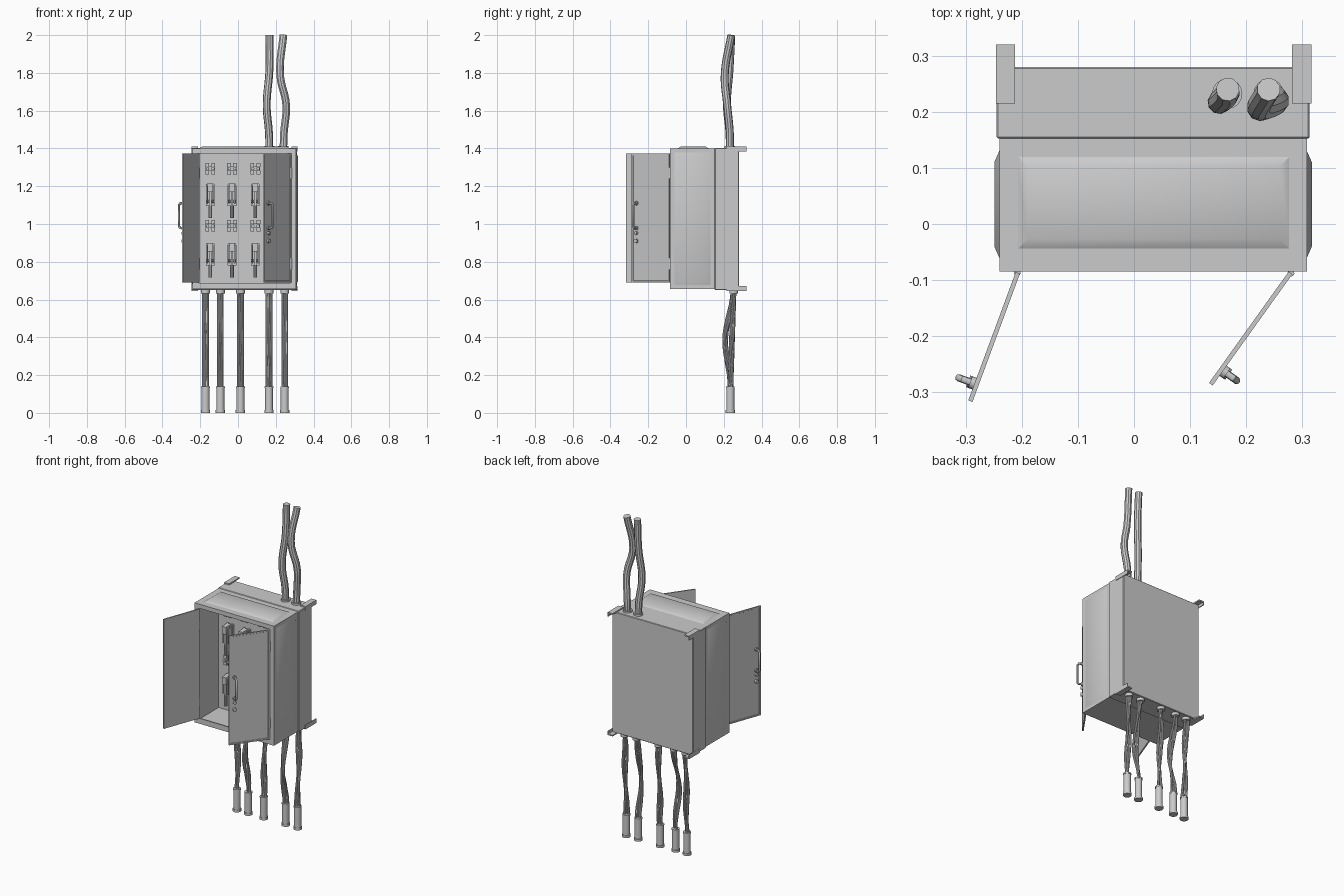
import bpy, bmesh, math
from mathutils import Matrix, Vector

if "Cube" in bpy.data.objects:
    bpy.data.objects.remove(bpy.data.objects["Cube"])


def box(bm, x0, x1, y0, y1, z0, z1):
    m = Matrix.Translation(((x0 + x1) / 2, (y0 + y1) / 2, (z0 + z1) / 2))
    bmesh.ops.create_cube(bm, size=1, matrix=m @ Matrix.Diagonal((x1 - x0, y1 - y0, z1 - z0, 1)))


def cyl(bm, c, r, h, axis='Z', n=16):
    rot = {'Z': Matrix(), 'Y': Matrix.Rotation(math.pi / 2, 4, 'X'),
           'X': Matrix.Rotation(math.pi / 2, 4, 'Y')}[axis]
    bmesh.ops.create_cone(bm, cap_ends=True, segments=n, radius1=r, radius2=r, depth=h,
                          matrix=Matrix.Translation(c) @ rot)


def frustum(bm, origin, u, v, n, a, b, h, inset):
    # shallow embossed panel: rectangle a x b on plane u,v, rising h along n
    o, u, v, n = map(Vector, (origin, u, v, n))
    ring = []
    for k, d in ((0, -0.002), (inset, h)):
        ring.append([bm.verts.new(o + u * s * (a / 2 - k) + v * t * (b / 2 - k) + n * d)
                     for s, t in ((-1, -1), (1, -1), (1, 1), (-1, 1))])
    bm.faces.new(ring[1])
    bm.faces.new(ring[0][::-1])
    for i in range(4):
        j = (i + 1) % 4
        bm.faces.new((ring[0][i], ring[0][j], ring[1][j], ring[1][i]))


def smooth(ob):
    bpy.ops.object.select_all(action='DESELECT')
    ob.select_set(True)
    bpy.context.view_layer.objects.active = ob
    bpy.ops.object.shade_smooth_by_angle(angle=math.radians(35))


def finish(name, bm, mat=None):
    bmesh.ops.recalc_face_normals(bm, faces=bm.faces)
    me = bpy.data.meshes.new(name)
    bm.to_mesh(me)
    bm.free()
    ob = bpy.data.objects.new(name, me)
    bpy.context.collection.objects.link(ob)
    if mat:
        me.transform(mat)
        if mat.determinant() < 0:
            me.flip_normals()
    smooth(ob)
    return ob


def tube(name, paths, r, kind='BEZIER', mat=None, res=3):
    cu = bpy.data.curves.new(name, 'CURVE')
    cu.dimensions = '3D'
    cu.bevel_depth, cu.bevel_resolution, cu.use_fill_caps, cu.resolution_u = r, res, True, 6
    for pts in paths:
        s = cu.splines.new(kind)
        if kind == 'BEZIER':
            s.bezier_points.add(len(pts) - 1)
            for bp, p in zip(s.bezier_points, pts):
                bp.co = p
                bp.handle_left_type = bp.handle_right_type = 'AUTO'
        else:
            s.points.add(len(pts) - 1)
            for q, p in zip(s.points, pts):
                q.co = (*p, 1)
    ob = bpy.data.objects.new(name, cu)
    bpy.context.collection.objects.link(ob)
    bpy.ops.object.select_all(action='DESELECT')
    ob.select_set(True)
    bpy.context.view_layer.objects.active = ob
    bpy.ops.object.convert(target='MESH')
    ob = bpy.context.view_layer.objects.active
    if mat:
        ob.data.transform(mat)
        if mat.determinant() < 0:
            ob.data.flip_normals()
    smooth(ob)
    return ob


# rear housing
bm = bmesh.new()
box(bm, -0.245, 0.313, 0.152, 0.28, 0.65, 1.403)
bmesh.ops.bevel(bm, geom=bm.edges[:], offset=0.003, segments=1, affect='EDGES')
finish("rear_housing", bm)

# front cabinet shell with door frame, open to the front
X0, X1, Y0, Y1, Z0, Z1 = -0.24, 0.308, -0.085, 0.153, 0.655, 1.4
O0, O1, P0, P1, T = -0.207, 0.277, 0.688, 1.374, 0.008
bm = bmesh.new()
box(bm, X0, X0 + T, Y0, Y1, Z0, Z1)
box(bm, X1 - T, X1, Y0, Y1, Z0, Z1)
box(bm, X0 + T, X1 - T, Y0, Y1, Z0, Z0 + T)
box(bm, X0 + T, X1 - T, Y0, Y1, Z1 - T, Z1)
box(bm, X0 + T, X1 - T, 0.14, Y1, Z0 + T, Z1 - T)
box(bm, X0 + T, O0, Y0, Y0 + T, Z0 + T, Z1 - T)
box(bm, O1, X1 - T, Y0, Y0 + T, Z0 + T, Z1 - T)
box(bm, O0, O1, Y0, Y0 + T, Z0 + T, P0)
box(bm, O0, O1, Y0, Y0 + T, P1, Z1 - T)
finish("cabinet_shell", bm)

# embossed panels on the top and both sides
bm = bmesh.new()
frustum(bm, (0.035, 0.038, Z1), (1, 0, 0), (0, 1, 0), (0, 0, 1), 0.49, 0.17, 0.01, 0.02)
zc = (Z0 + Z1) / 2
frustum(bm, (X1, 0.035, zc), (0, 1, 0), (0, 0, 1), (1, 0, 0), 0.2, 0.71, 0.009, 0.025)
frustum(bm, (X0, 0.035, zc), (0, 1, 0), (0, 0, 1), (-1, 0, 0), 0.2, 0.71, 0.009, 0.025)
finish("embossed_panels", bm)

# angle brackets on the four rear corners
bm = bmesh.new()
for xo, xi in ((-0.246, -0.212), (0.316, 0.282)):
    s = 1 if xi > xo else -1
    for zo, t in ((1.411, -1), (0.645, 1)):
        za, zb = sorted((zo, zo + t * 0.008))
        box(bm, min(xo, xi), max(xo, xi), 0.215, 0.32, za, zb)
        za, zb = sorted((zo, zo + t * 0.026))
        box(bm, min(xo, xo + s * 0.005), max(xo, xo + s * 0.005), 0.215, 0.32, za, zb)
finish("mounting_brackets", bm)

# doors: local x runs from the hinge, local -y is the outer face
W = 0.244
for side, hinge, u, n in (("left", (-0.207, -0.087), (-0.347, -0.938), (-0.938, 0.347)),
                          ("right", (0.279, -0.087), (-0.582, -0.813), (0.813, -0.582))):
    M = Matrix(((u[0], -n[0], 0, hinge[0]), (u[1], -n[1], 0, hinge[1]),
                (0, 0, 1, 0), (0, 0, 0, 1)))
    bm = bmesh.new()
    box(bm, 0, W, -0.004, 0.004, 0.69, 1.372)
    f = [f for f in bm.faces if f.normal.y < -0.9]
    bmesh.ops.inset_region(bm, faces=f, thickness=0.012, depth=0)
    bmesh.ops.inset_region(bm, faces=f, thickness=0.002, depth=-0.002)
    finish(side + "_door", bm, M)
    bm = bmesh.new()
    for z in (0.79, 1.27):
        cyl(bm, (0, -0.001, z), 0.006, 0.06, n=12)
    finish(side + "_hinges", bm, M)
    tube(side + "_handle", [[(0.212, 0, 0.978), (0.212, -0.026, 0.978), (0.212, -0.034, 0.988),
                             (0.212, -0.034, 1.1), (0.212, -0.026, 1.11), (0.212, 0, 1.11)]],
         0.0065, 'POLY', M)
    bm = bmesh.new()
    for z, r, h in ((0.978, 0.011, 0.008), (1.11, 0.011, 0.008), (0.952, 0.009, 0.012), (0.91, 0.011, 0.012)):
        cyl(bm, (0.212, -0.004 - h / 2, z), r, h, 'Y')
    finish(side + "_door_fittings", bm, M)

# terminals and knife switches on the inner panel
for x in (-0.147, -0.032, 0.092):
    for z in (1.293, 0.99):
        bm = bmesh.new()
        box(bm, x - 0.025, x + 0.025, 0.12, 0.142, z - 0.012, z + 0.012)
        for s in (-1, 1):
            box(bm, x + s * 0.016 - 0.01, x + s * 0.016 + 0.01, 0.105, 0.142, z - 0.031, z - 0.009)
            box(bm, x + s * 0.016 - 0.01, x + s * 0.016 + 0.01, 0.105, 0.142, z + 0.009, z + 0.031)
            cyl(bm, (x + s * 0.014, 0.105, z), 0.009, 0.03, 'Y', 8)
        finish("terminal_block", bm)
    for z in (1.155, 0.84):
        bm = bmesh.new()
        box(bm, x - 0.023, x + 0.023, 0.125, 0.142, z - 0.06, z + 0.05)
        for s in (-1, 1):
            box(bm, x + s * 0.015 - 0.003, x + s * 0.015 + 0.003, 0.085, 0.13, z - 0.05, z + 0.045)
            cyl(bm, (x + s * 0.016, 0.122, z + 0.052), 0.007, 0.03, 'Y', 8)
        box(bm, x - 0.014, x + 0.014, 0.07, 0.125, z + 0.015, z + 0.06)
        box(bm, x - 0.006, x + 0.006, 0.082, 0.1, z - 0.07, z + 0.03)
        cyl(bm, (x, 0.088, z - 0.09), 0.01, 0.065, 'Z', 10)
        cyl(bm, (x, 0.1, z - 0.035), 0.006, 0.044, 'X', 8)
        finish("knife_switch", bm)

# supply pipes rising from the top
tube("supply_pipe_left", [[(0.166, 0.232, 1.39), (0.164, 0.23, 1.48), (0.152, 0.217, 1.63),
                           (0.166, 0.23, 1.81), (0.167, 0.24, 2.0)]], 0.021)
tube("supply_pipe_right", [[(0.24, 0.232, 1.39), (0.243, 0.232, 1.48), (0.255, 0.218, 1.63),
                            (0.223, 0.205, 1.79), (0.24, 0.24, 2.0)]], 0.021)
bm = bmesh.new()
for x in (0.166, 0.24):
    cyl(bm, (x, 0.232, 1.405), 0.027, 0.018)
finish("pipe_collars", bm)

# outgoing wire bundles with floor sleeves and upper collars
for i, x in enumerate((-0.172, -0.093, 0.013, 0.164, 0.247)):
    bump = 0.036 if i in (1, 3) else 0
    paths = []
    for k, dx in enumerate((-0.011, -0.004, 0.004, 0.011)):
        p = []
        for j in range(17):
            t = j / 16
            y = 0.235 + 0.017 * t - bump * math.sin(math.pi * t) ** 2
            p.append((x + dx, y + 0.009 * math.sin(9 * t + k * math.pi / 2 + i), 0.13 + 0.525 * t))
        paths.append(p)
    tube("wire_bundle", paths, 0.0065, 'POLY', res=2)
    bm = bmesh.new()
    cyl(bm, (x, 0.235, 0.07), 0.021, 0.14)
    cyl(bm, (x, 0.235, 0.007), 0.025, 0.014)
    cyl(bm, (x, 0.235, 0.137), 0.023, 0.008)
    cyl(bm, (x, 0.252, 0.643), 0.023, 0.022)
    finish("cable_sleeve", bm)
